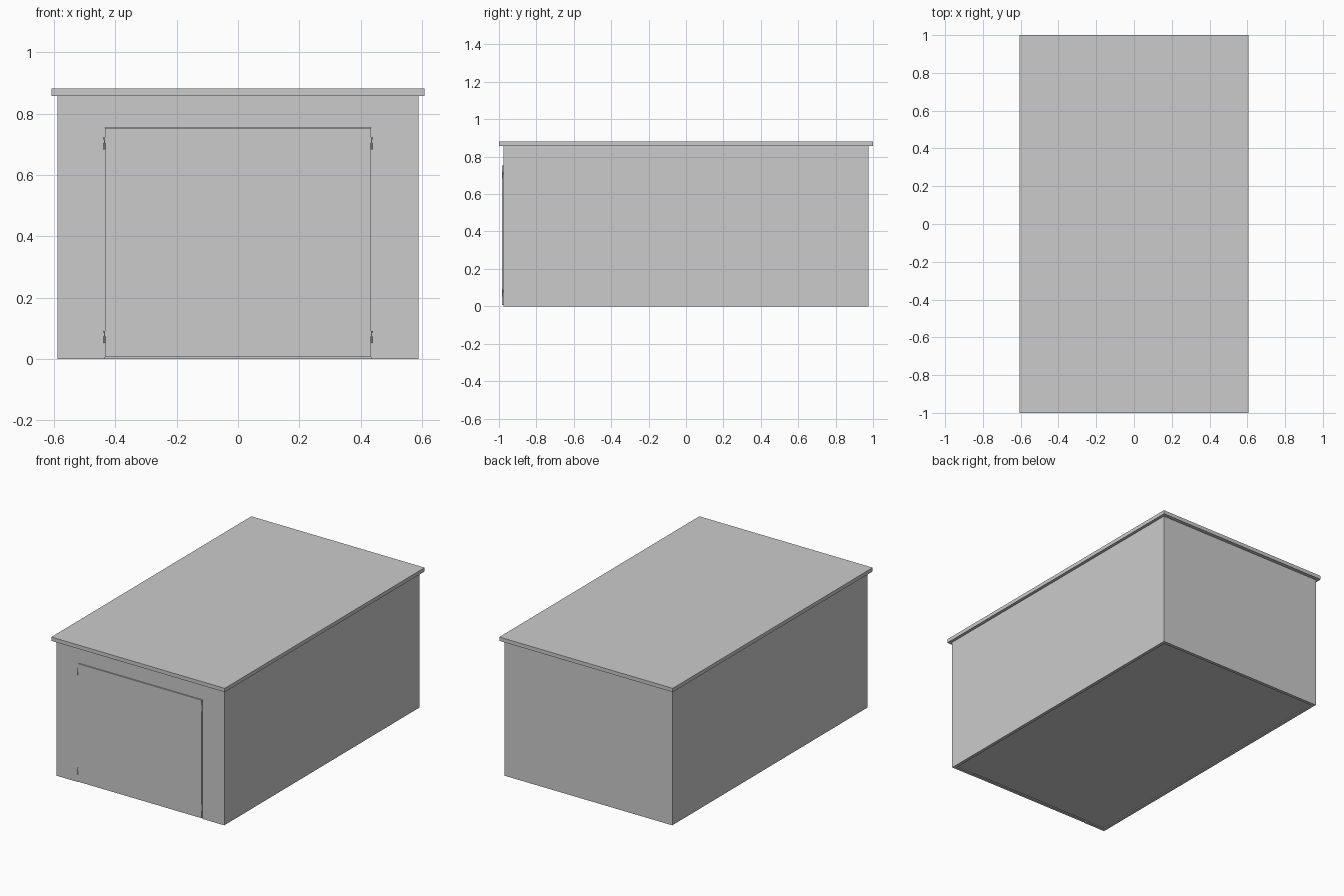
import bpy

if "Cube" in bpy.data.objects:
    bpy.data.objects.remove(bpy.data.objects["Cube"])

WX, WY, T = 0.588, 0.977, 0.02      # wall half sizes and thickness
DX, DZ = 0.434, 0.757               # door half width and top


def box(name, lo, hi):
    bpy.ops.mesh.primitive_cube_add(size=1, location=[(a + b) / 2 for a, b in zip(lo, hi)])
    ob = bpy.context.object
    ob.name = name
    ob.scale = [b - a for a, b in zip(lo, hi)]
    bpy.ops.object.transform_apply(location=False, rotation=False, scale=True)
    return ob


def cut(target, cutter):
    mod = target.modifiers.new("cut", 'BOOLEAN')
    mod.operation = 'DIFFERENCE'
    mod.solver = 'EXACT'
    mod.object = cutter
    bpy.context.view_layer.objects.active = target
    bpy.ops.object.modifier_apply(modifier=mod.name)
    bpy.data.objects.remove(cutter, do_unlink=True)


def cylinder(name, x, y, z0, z1, r):
    bpy.ops.mesh.primitive_cylinder_add(vertices=12, radius=r, depth=z1 - z0,
                                        location=(x, y, (z0 + z1) / 2))
    ob = bpy.context.object
    ob.name = name
    bpy.ops.object.shade_smooth_by_angle()


# Hollow walls with a door opening in the front
walls = box("walls", (-WX, -WY, 0), (WX, WY, 0.858))
cut(walls, box("room_cutter", (-WX + T, -WY + T, -0.1), (WX - T, WY - T, 1)))
cut(walls, box("door_cutter", (-DX, -WY - 0.1, -0.1), (DX, -WY + T + 0.05, DZ - 0.003)))

# Floor set slightly above the bottom rim
box("floor", (-WX + T, -WY + T, 0.006), (WX - T, WY - T, 0.014))

# Flat overhanging roof
box("roof", (-0.607, -1, 0.857), (0.607, 1, 0.881))

# Door panel standing just proud of the front wall
box("door", (-DX + 0.001, -WY - 0.006, 0.006), (DX - 0.001, -WY + 0.012, DZ - 0.004))

# Hinges on both sides of the door: knuckle, pin and cap
for side in (-1, 1):
    for z in (0.052, 0.682):
        x, y = side * (DX + 0.001), -WY - 0.004
        cylinder("hinge_knuckle", x, y, z, z + 0.022, 0.0035)
        cylinder("hinge_pin", x, y, z + 0.02, z + 0.036, 0.002)
        cylinder("hinge_cap", x, y, z + 0.034, z + 0.04, 0.003)
